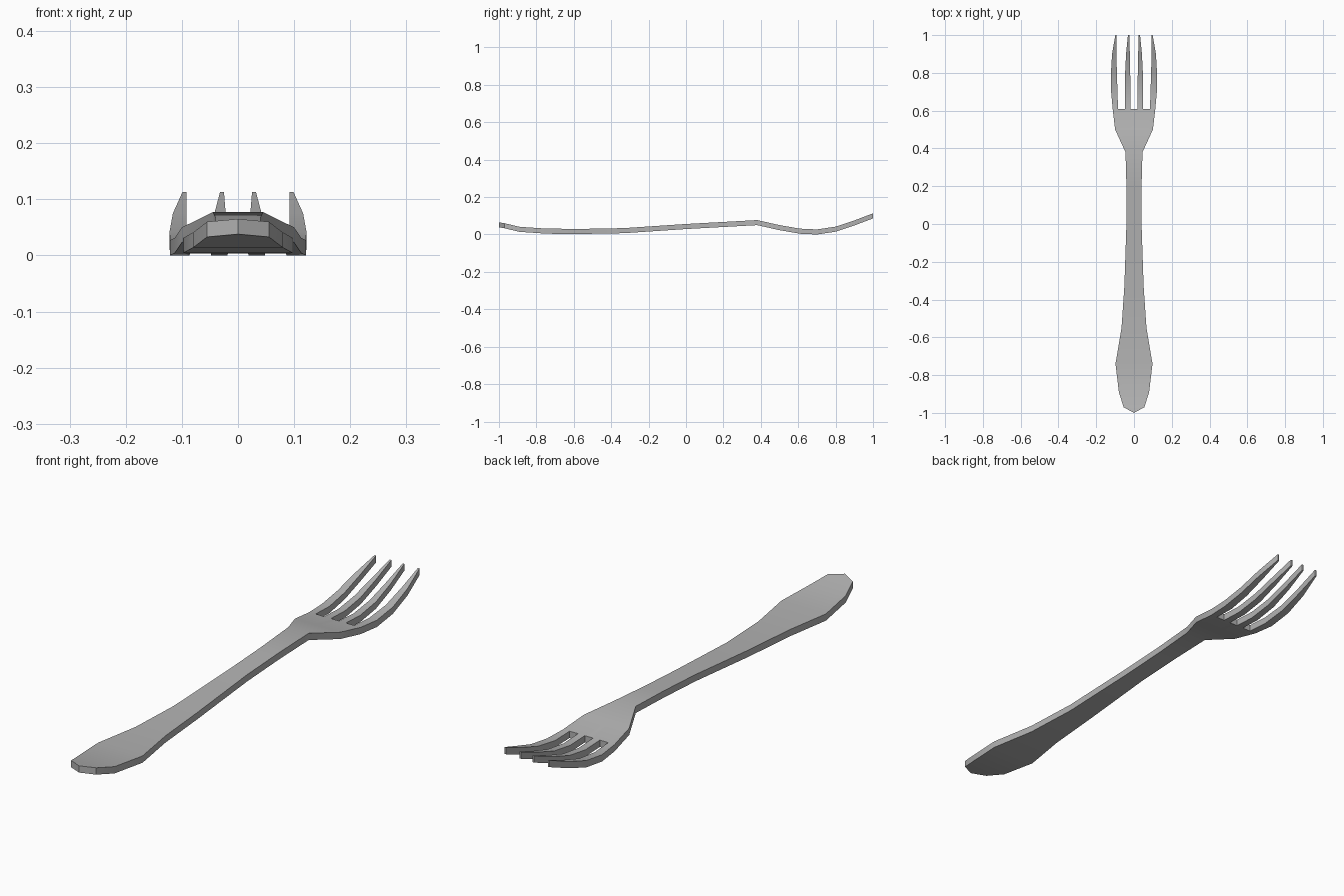
import bpy
import bmesh
import math

THICKNESS = 0.027

cube = bpy.data.objects.get("Cube")
if cube:
    bpy.data.objects.remove(cube, do_unlink=True)

steel = bpy.data.materials.new("brushed_steel_grey")
steel.use_nodes = True
grey = (0.45, 0.45, 0.45, 1)
steel.diffuse_color = grey
steel.node_tree.nodes["Principled BSDF"].inputs["Base Color"].default_value = grey

# Handle and palm outline: position along the length, half width, underside height
BODY = [
    (-1.0, 0.0, 0.038), (-0.97, 0.055, 0.033), (-0.89, 0.08, 0.014),
    (-0.74, 0.098, 0.004), (-0.55, 0.066, 0.003), (-0.33, 0.051, 0.007),
    (0.0, 0.04, 0.029), (0.2, 0.04, 0.04), (0.38, 0.045, 0.05),
    (0.5, 0.10, 0.023), (0.61, 0.113, 0.004),
]
# Tine path: position, underside height, then the four edges of one side's tines
TINES = [
    (0.61, 0.004, 0.018, 0.048, 0.085, 0.113),
    (0.70, 0.0, 0.019, 0.048, 0.087, 0.121),
    (0.80, 0.015, 0.020, 0.047, 0.091, 0.122),
    (0.90, 0.048, 0.022, 0.042, 0.092, 0.116),
    (1.0, 0.086, 0.025, 0.032, 0.092, 0.099),
]

bm = bmesh.new()


def row(y, z, xs):
    return [bm.verts.new((x, y, z)) for x in xs]


def bridge(a, b):
    for i in range(len(a) - 1):
        bm.faces.new((a[i], a[i + 1], b[i + 1], b[i]))


# Handle and palm, with columns that line up with the roots of the tines
root = TINES[0][2:]
fractions = [x / root[-1] for x in root]
columns = [-f for f in reversed(fractions)] + [0] + fractions
rows = [row(y, z, [w * f for f in columns]) for y, w, z in BODY]
for a, b in zip(rows, rows[1:]):
    bridge(a, b)

# Four separate tines, mirrored across the middle
for side in (-1, 1):
    for inner, outer in ((2, 3), (4, 5)):
        strip = [row(t[0], t[1], sorted((side * t[inner], side * t[outer])))
                 for t in TINES]
        for a, b in zip(strip, strip[1:]):
            bridge(a, b)

# Join the tines to the palm and close the rounded handle end
bmesh.ops.remove_doubles(bm, verts=bm.verts[:], dist=0.0005)

# Give the sheet an even thickness
sheet = bm.faces[:]
result = bmesh.ops.extrude_face_region(bm, geom=sheet, use_keep_orig=True)
top = [v for v in result["geom"] if isinstance(v, bmesh.types.BMVert)]
bmesh.ops.translate(bm, verts=top, vec=(0, 0, THICKNESS))
bmesh.ops.recalc_face_normals(bm, faces=bm.faces[:])

mesh = bpy.data.meshes.new("fork")
bm.to_mesh(mesh)
bm.free()
mesh.materials.append(steel)
fork = bpy.data.objects.new("fork", mesh)
bpy.context.collection.objects.link(fork)

bpy.context.view_layer.objects.active = fork
fork.select_set(True)
bpy.ops.object.shade_smooth_by_angle(angle=math.radians(30))
